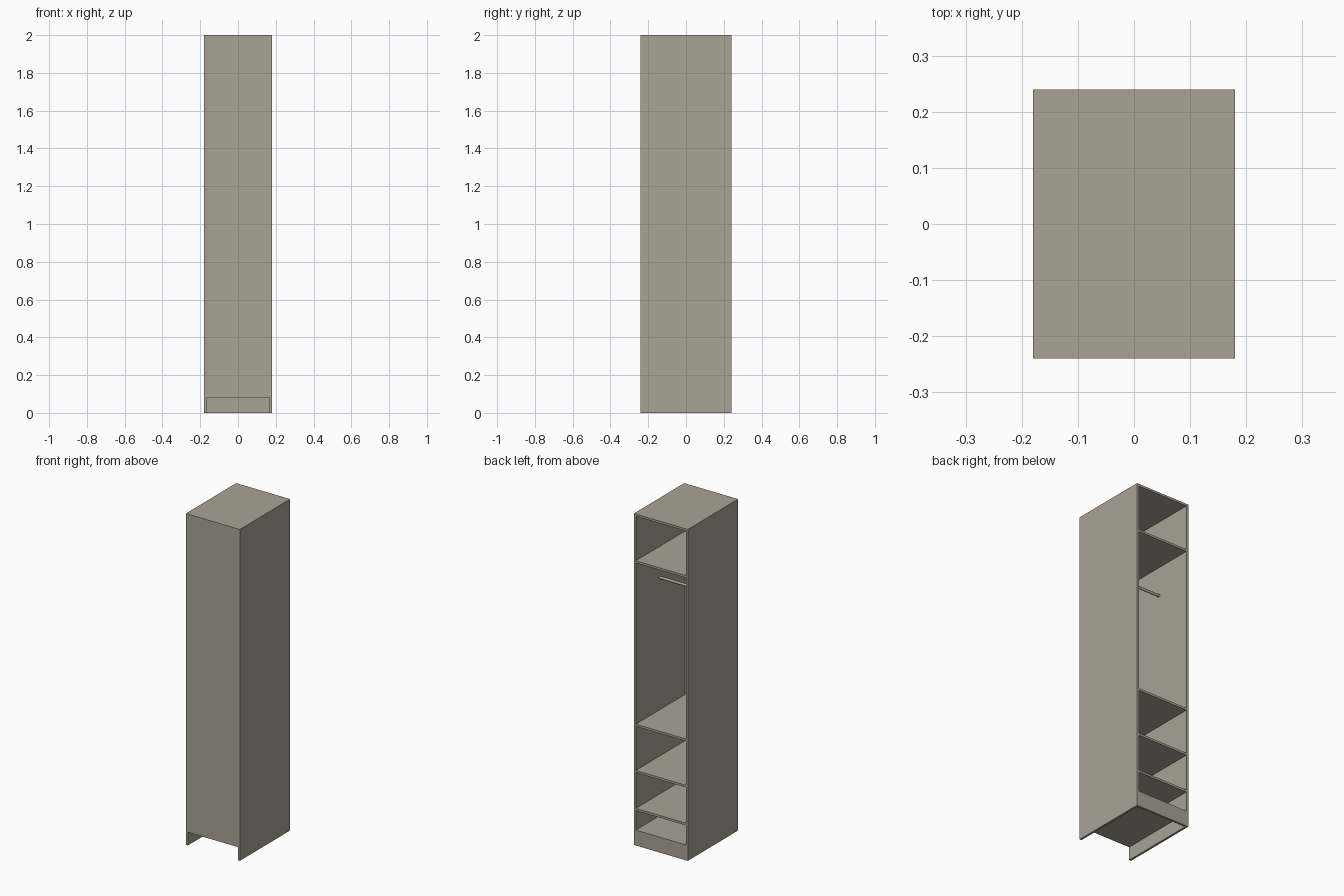
import bpy
import math

if "Cube" in bpy.data.objects:
    bpy.data.objects.remove(bpy.data.objects["Cube"])

W, D, H, T = 0.36, 0.48, 2.0, 0.013   # width, depth, height, board thickness
KICK = 0.08                           # height of the open base

board = bpy.data.materials.new("warm_grey_board")
board.diffuse_color = (0.40, 0.36, 0.30, 1)
board.use_nodes = True
board.node_tree.nodes["Principled BSDF"].inputs["Base Color"].default_value = board.diffuse_color


def box(name, x0, x1, y0, y1, z0, z1):
    bpy.ops.mesh.primitive_cube_add(
        size=1, location=((x0 + x1) / 2, (y0 + y1) / 2, (z0 + z1) / 2))
    ob = bpy.context.object
    ob.name = name
    ob.scale = (x1 - x0, y1 - y0, z1 - z0)
    bpy.ops.object.transform_apply(location=False, rotation=False, scale=True)
    ob.data.materials.append(board)
    return ob


xi = W / 2 - T      # inner half width
yf = D / 2          # open side is +y

# Side panels run the full height
box("side_panel_left", -W / 2, -xi, -yf, yf, 0, H)
box("side_panel_right", xi, W / 2, -yf, yf, 0, H)

# Closed panel facing -y, stopping above the base gap
box("closing_panel", -xi, xi, -yf, -yf + T, KICK, H)

# Kick board under the open side
box("kick_board", -xi, xi, yf - T, yf, 0, KICK)

# Top, bottom and shelves, given by the height of their upper faces
levels = {"top_board": H, "hat_shelf": 1.718, "upper_shelf": 0.732,
          "middle_shelf": 0.453, "lower_shelf": 0.224,
          "bottom_board": KICK + T}
for name, z in levels.items():
    box(name, -xi, xi, -yf + T, yf, z - T, z)

# Hanging rail between the sides
bpy.ops.mesh.primitive_cylinder_add(
    vertices=24, radius=0.008, depth=2 * xi,
    location=(0, 0.01, 1.53), rotation=(0, math.pi / 2, 0))
rail = bpy.context.object
rail.name = "hanging_rail"
rail.data.materials.append(board)
bpy.ops.object.shade_smooth_by_angle(angle=math.radians(40))
